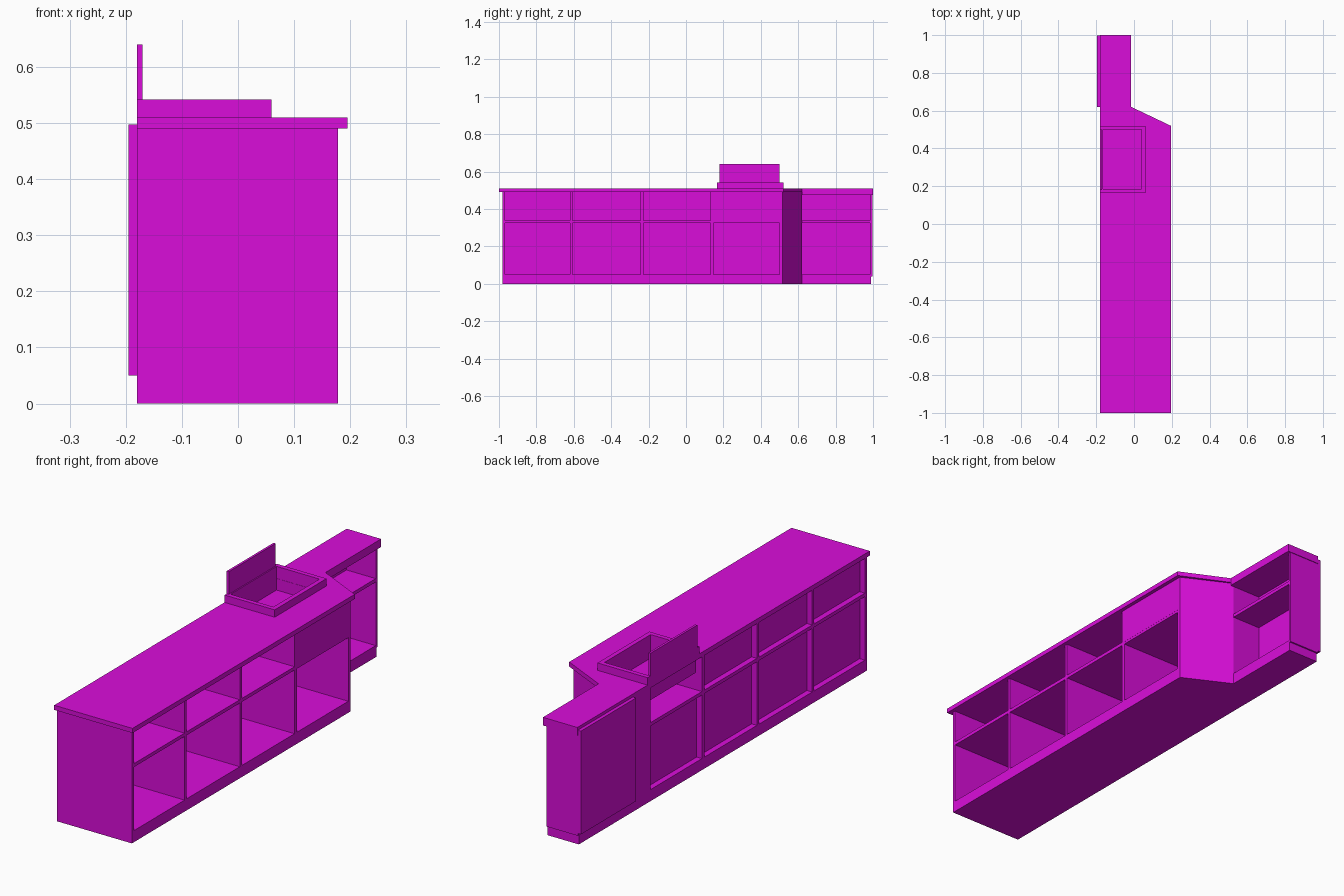
import bpy
import bmesh

old = bpy.data.objects.get("Cube")
if old:
    bpy.data.objects.remove(old, do_unlink=True)

# Single flat colour
COLOUR = (0.7, 0.004, 0.7, 1.0)
magenta = bpy.data.materials.new("magenta")
magenta.use_nodes = True
magenta.diffuse_color = COLOUR
magenta.node_tree.nodes["Principled BSDF"].inputs["Base Color"].default_value = COLOUR


def prism(name, outline, z0, z1):
    """Extrude a floor-plan outline from z0 up to z1."""
    bm = bmesh.new()
    base = bm.faces.new([bm.verts.new((x, y, z0)) for x, y in outline])
    ext = bmesh.ops.extrude_face_region(bm, geom=[base])
    top = [v for v in ext["geom"] if isinstance(v, bmesh.types.BMVert)]
    bmesh.ops.translate(bm, verts=top, vec=(0, 0, z1 - z0))
    bmesh.ops.recalc_face_normals(bm, faces=bm.faces)
    mesh = bpy.data.meshes.new(name)
    bm.to_mesh(mesh)
    bm.free()
    mesh.materials.append(magenta)
    obj = bpy.data.objects.new(name, mesh)
    bpy.context.collection.objects.link(obj)
    return obj


def box(name, x0, x1, y0, y1, z0, z1):
    return prism(name, [(x0, y0), (x1, y0), (x1, y1), (x0, y1)], z0, z1)


def frame(name, outer, inner, z0, z1):
    """Four bars between two plan rectangles (x0, x1, y0, y1)."""
    a, b, c, d = outer
    e, f, g, h = inner
    box(name + "_front", a, b, c, g, z0, z1)
    box(name + "_back", a, b, h, d, z0, z1)
    box(name + "_right", a, e, g, h, z0, z1)
    box(name + "_left", f, b, g, h, z0, z1)


# Key dimensions
BACK, FACE, NARROW = -0.18, 0.178, -0.03
BASE, SHELF0, SHELF1, UNDER, TOP = 0.05, 0.325, 0.34, 0.49, 0.51
BEND0, BEND1 = 0.515, 0.62

# Plinth following the whole floor plan
prism("plinth", [(BACK, -0.98), (FACE, -0.98), (FACE, BEND0), (NARROW, BEND1),
                 (NARROW, 0.99), (BACK, 0.99)], 0, BASE)

# Upright dividers and the solid angled corner
for i, (y0, y1) in enumerate([(-0.98, -0.967), (-0.62, -0.606),
                              (-0.242, -0.228), (0.132, 0.148)]):
    box(f"divider_{i + 1}", BACK, FACE, y0, y1, BASE, UNDER)
prism("angled_corner", [(BACK, 0.5), (FACE, 0.5), (FACE, BEND0),
                        (NARROW, BEND1), (BACK, BEND1)], BASE, UNDER)

# Long shelf and recessed back panels
box("main_shelf", BACK, FACE, -0.967, 0.5, SHELF0, SHELF1)
box("upper_back_panel", -0.155, -0.145, -0.967, 0.14, SHELF1, UNDER)
box("lower_back_panel", -0.155, -0.145, -0.967, 0.5, BASE, SHELF0)

# Fixed panel closing the bay under the basin
box("basin_front_panel", 0.168, 0.1785, 0.14, 0.5, SHELF1 - 0.004, UNDER)

# Narrow end cabinet
box("end_cabinet_back", BACK, -0.17, BEND1, 0.985, BASE, 0.475)
box("end_cabinet_shelf", -0.17, NARROW, BEND1, 0.985, SHELF0, SHELF1)
box("end_cabinet_side", BACK, NARROW, 0.985, 0.997, 0.04, 0.475)
box("end_cabinet_door", -0.195, BACK, BEND1, 0.997, BASE, 0.497)

# Worktops
box("main_worktop", BACK, 0.195, -1.0, 0.165, UNDER, TOP)
box("basin_side_worktop", 0.06, 0.195, 0.165, 0.52, UNDER, TOP)
prism("corner_worktop", [(BACK, 0.52), (0.195, 0.52), (-0.015, BEND1),
                         (BACK, BEND1)], UNDER, TOP)
box("end_worktop", BACK, -0.015, BEND1, 1.0, 0.475, TOP)

# Basin with raised rim, and its splash plate
frame("basin_rim", (BACK, 0.06, 0.165, 0.52), (-0.165, 0.04, 0.185, 0.5), UNDER, 0.542)
frame("basin_wall", (-0.173, 0.048, 0.177, 0.5), (-0.165, 0.04, 0.185, 0.499), 0.44, UNDER)
box("basin_floor", -0.173, 0.048, 0.177, 0.5, 0.432, 0.44)
box("splash_plate", BACK, -0.17, 0.18, 0.5, 0.542, 0.64)
